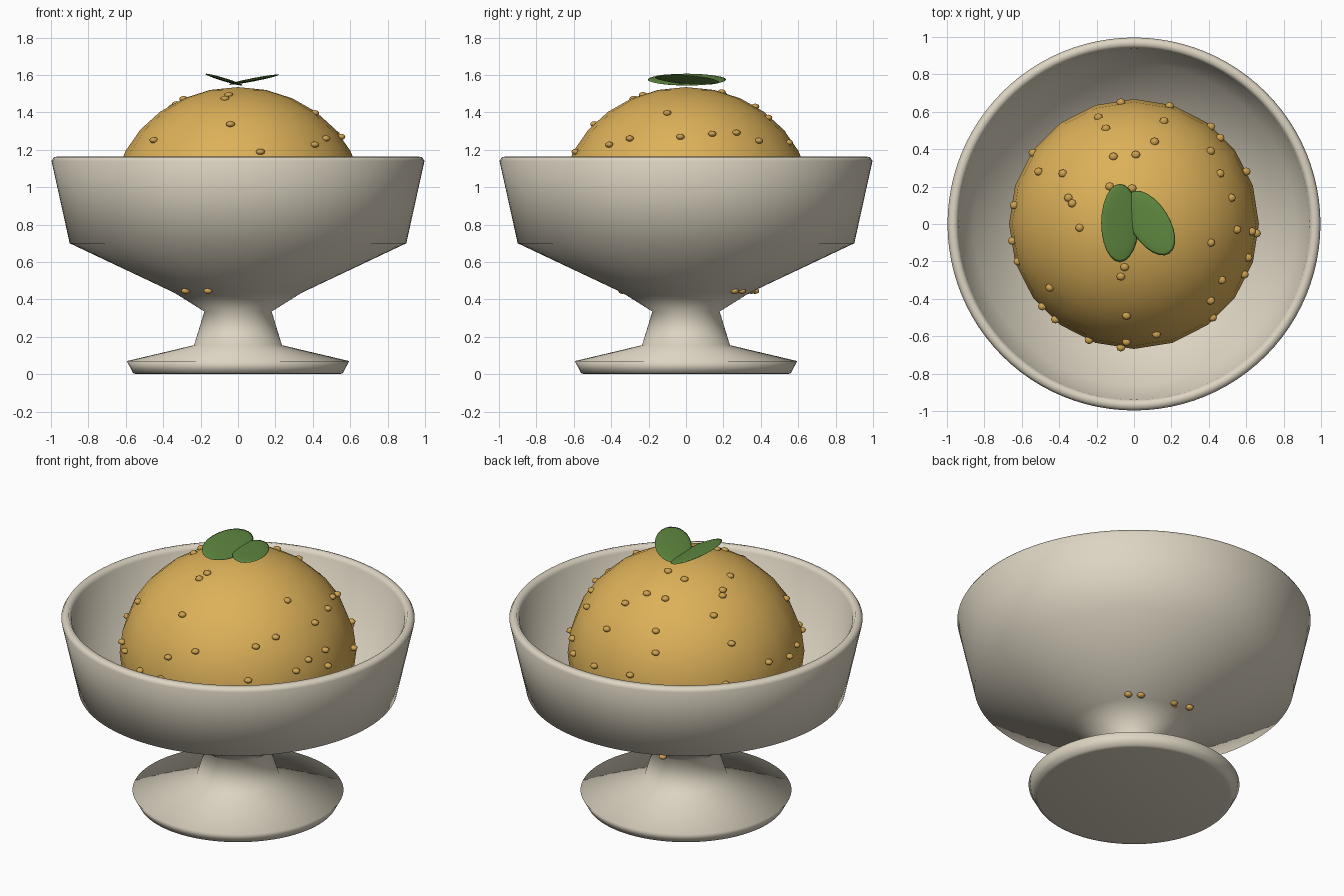
import bpy
import bmesh
import math
from mathutils import Matrix, Vector

cube = bpy.data.objects.get("Cube")
if cube:
    bpy.data.objects.remove(cube, do_unlink=True)


def make_material(name, rgb):
    mat = bpy.data.materials.new(name)
    mat.use_nodes = True
    color = (*rgb, 1.0)
    mat.diffuse_color = color
    mat.node_tree.nodes["Principled BSDF"].inputs["Base Color"].default_value = color
    return mat


def finish(name, bm, mat):
    """Turn a bmesh into a smooth shaded object with one material."""
    bmesh.ops.recalc_face_normals(bm, faces=bm.faces)
    for face in bm.faces:
        face.smooth = True
    mesh = bpy.data.meshes.new(name)
    bm.to_mesh(mesh)
    bm.free()
    mesh.materials.append(mat)
    obj = bpy.data.objects.new(name, mesh)
    bpy.context.collection.objects.link(obj)
    return obj


def lathe(name, profile, segments, mat):
    """Spin a radius/height profile around the vertical axis."""
    bm = bmesh.new()
    verts = [bm.verts.new((r, 0, z)) for r, z in profile]
    edges = [bm.edges.new(pair) for pair in zip(verts, verts[1:])]
    bmesh.ops.spin(bm, geom=verts + edges, cent=(0, 0, 0), axis=(0, 0, 1),
                   angle=math.tau, steps=segments, use_merge=True)
    bmesh.ops.remove_doubles(bm, verts=bm.verts, dist=0.0005)
    return finish(name, bm, mat)


ceramic = make_material("warm white ceramic", (0.72, 0.66, 0.54))
cream = make_material("golden ice cream", (0.72, 0.44, 0.10))
crumb = make_material("toasted crumb", (0.62, 0.36, 0.08))
green = make_material("mint green", (0.11, 0.24, 0.05))

# Footed dish: underside, foot, stem, outer wall, rim and inside
lathe("dish", [
    (0, 0), (0.54, 0), (0.56, 0.005), (0.595, 0.07), (0.235, 0.155),
    (0.18, 0.335), (0.34, 0.435), (0.90, 0.70), (0.997, 1.14),
    (0.985, 1.16), (0.955, 1.165), (0.94, 1.14), (0.86, 0.73),
    (0.33, 0.49), (0, 0.47)], 96, ceramic)

# Scoop: squashed ball with its hidden underside resting in the dish
RADIUS, HEIGHT, CENTER = 0.668, 0.605, 0.93
bm = bmesh.new()
bmesh.ops.create_uvsphere(bm, u_segments=20, v_segments=14, radius=1)
for v in bm.verts:
    v.co = (v.co.x * RADIUS, v.co.y * RADIUS, max(CENTER + v.co.z * HEIGHT, 0.6))
finish("scoop", bm, cream)

# Crumbs: plan positions dropped on to the scoop
spots = [
    (-.07, .65), (.19, .63), (-.19, .57), (.16, .55), (-.15, .51), (.41, .52),
    (.46, .46), (.11, .44), (.41, .39), (-.54, .38), (-.11, .36), (.01, .37),
    (-.51, .28), (-.38, .27), (.46, .27), (.60, .28), (-.13, .20), (-.01, .19),
    (-.35, .14), (-.33, .11), (.52, .14), (-.64, .10), (-.29, -.02), (.55, -.03),
    (.63, -.04), (.655, -.05), (.41, -.10), (-.65, -.09), (-.62, -.20), (.61, -.18),
    (-.05, -.23), (-.07, -.28), (.59, -.27), (.47, -.30), (-.45, -.34), (.41, -.41),
    (-.49, -.44), (-.42, -.51), (.42, -.50), (-.04, -.49), (.12, -.59), (-.04, -.63),
    (-.24, -.62), (-.07, -.66)]
points = []
for x, y in spots:
    drop = max(0, 1 - (x * x + y * y) / RADIUS ** 2)
    points.append((x, y, CENTER + HEIGHT * math.sqrt(drop) - 0.003))

# A few crumbs that show under the bowl
points += [(x, y, 0.445) for x, y in [
    (.26, .26), (.20, .30), (0, .35), (-.02, .33), (-.10, .37),
    (-.28, -.25), (-.16, -.34)]]

bm = bmesh.new()
for p in points:
    place = Matrix.Translation(p) @ Matrix.Diagonal((0.024, 0.022, 0.016, 1))
    bmesh.ops.create_uvsphere(bm, u_segments=8, v_segments=6, radius=1, matrix=place)
finish("crumbs", bm, crumb)


def leaf(name, center, turn, tilt, width, length):
    """Thin oval leaf: turned in plan, then tilted sideways."""
    bm = bmesh.new()
    bmesh.ops.create_uvsphere(bm, u_segments=24, v_segments=8, radius=1)
    place = (Matrix.Translation(Vector(center))
             @ Matrix.Rotation(math.radians(tilt), 4, "Y")
             @ Matrix.Rotation(math.radians(turn), 4, "Z")
             @ Matrix.Diagonal((width, length, 0.009, 1)))
    bm.transform(place)
    return finish(name, bm, green)


# Two mint leaves on top
leaf("right_leaf", (-0.075, 0.005, 1.575), 0, 17, 0.105, 0.21)
leaf("left_leaf", (0.085, 0.005, 1.575), 33, -11, 0.105, 0.195)
